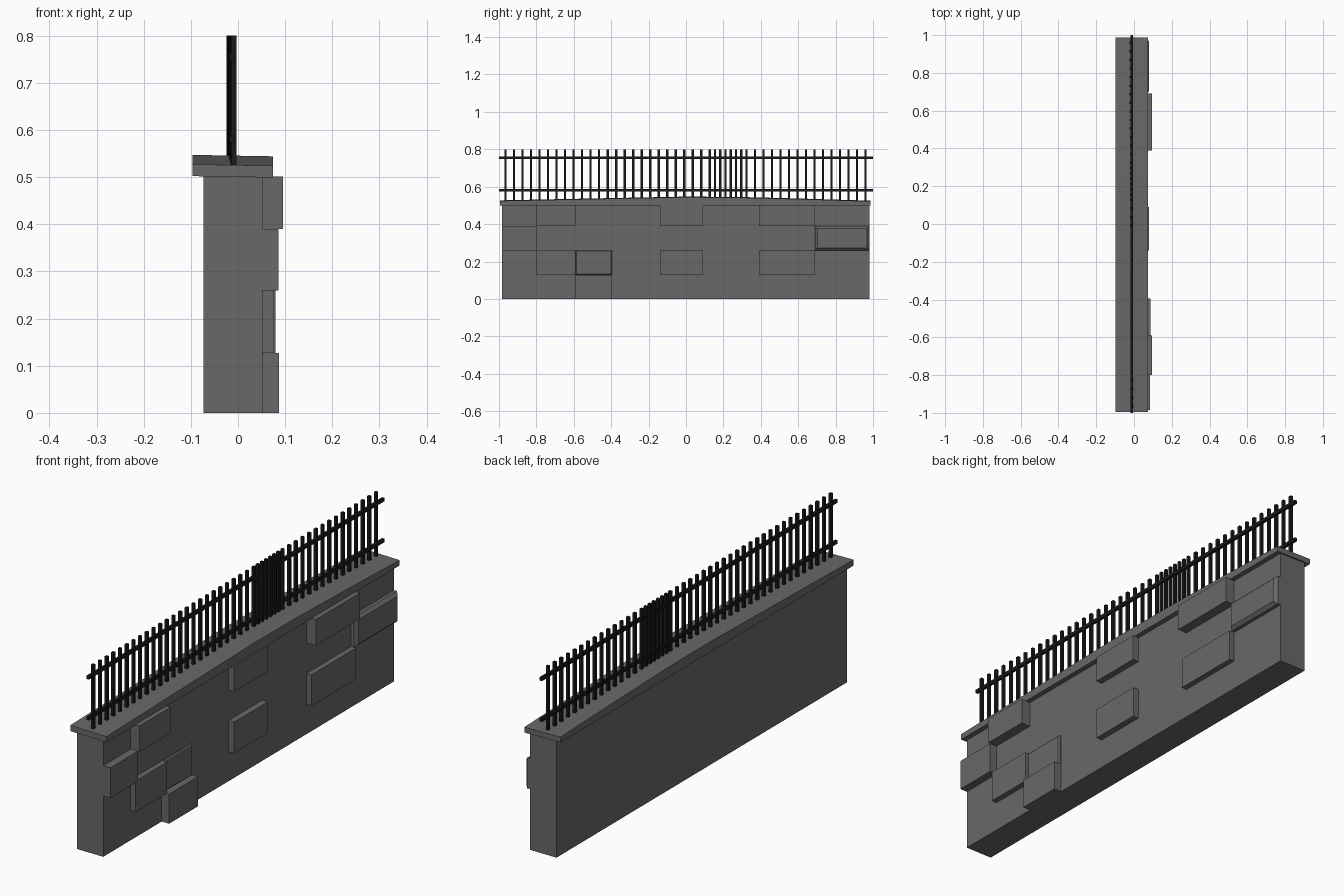
import bpy, bmesh

if "Cube" in bpy.data.objects:
    bpy.data.objects.remove(bpy.data.objects["Cube"])

def material(name, v):
    m = bpy.data.materials.new(name)
    m.diffuse_color = (v, v, v, 1)
    m.use_nodes = True
    m.node_tree.nodes["Principled BSDF"].inputs["Base Color"].default_value = m.diffuse_color
    return m

STONE = material("dark_stone", 0.14)
IRON = material("black_iron", 0.01)

def finish(name, bm, mat):
    bmesh.ops.recalc_face_normals(bm, faces=bm.faces)
    me = bpy.data.meshes.new(name)
    bm.to_mesh(me)
    bm.free()
    me.materials.append(mat)
    ob = bpy.data.objects.new(name, me)
    bpy.context.collection.objects.link(ob)
    return ob

def add_box(bm, x, y, z):
    vs = bmesh.ops.create_cube(bm, size=1)["verts"]
    for v in vs:
        v.co = [r[0] if c < 0 else r[1] for c, r in zip(v.co, (x, y, z))]
    return vs

def box(name, x, y, z, mat):
    bm = bmesh.new()
    add_box(bm, x, y, z)
    return finish(name, bm, mat)

# wall body
FACE = 0.052
box("wall", (-0.073, FACE), (-0.985, 0.98), (0, 0.502), STONE)

# projecting stones: y range, course, outer x, chamfer
COURSES = [(0, 0.127), (0.127, 0.26), (0.26, 0.39), (0.39, 0.501)]
STONES = [
    (-0.59, -0.395, 0, 0.087, 0),
    (-0.80, -0.59, 1, 0.076, 0),
    (-0.59, -0.395, 1, 0.063, 0.005),
    (-0.14, 0.09, 1, 0.079, 0),
    (0.39, 0.69, 1, 0.076, 0),
    (-0.985, -0.80, 2, 0.086, 0),
    (0.69, 0.98, 2, 0.079, 0.013),
    (-0.80, -0.59, 3, 0.095, 0),
    (-0.14, 0.09, 3, 0.080, 0),
    (0.39, 0.69, 3, 0.095, 0),
]
for i, (y0, y1, course, x, chamfer) in enumerate(STONES):
    bm = bmesh.new()
    vs = add_box(bm, (FACE - 0.004, x), (y0, y1), COURSES[course])
    if chamfer:
        outer = [e for e in bm.edges if all(v.co.x > FACE for v in e.verts)]
        bmesh.ops.bevel(bm, geom=outer, offset=chamfer, segments=1,
                        affect='EDGES')
    finish(f"stone_{i + 1}", bm, STONE)

# coping with a gently arched top, slightly lower on the stone side
CREST = [(-0.995, 0.527), (-0.5, 0.537), (0.0, 0.547), (0.28, 0.545),
         (0.6, 0.537), (0.987, 0.525)]
bm = bmesh.new()
rings = []
for y, z in CREST:
    rings.append([bm.verts.new(p) for p in (
        (-0.097, y, 0.502), (0.074, y, 0.499),
        (0.074, y, z - 0.003), (-0.097, y, z))])
for a, b in zip(rings, rings[1:]):
    for k in range(4):
        n = (k + 1) % 4
        bm.faces.new((a[k], a[n], b[n], b[k]))
bm.faces.new(rings[0])
bm.faces.new(rings[-1])
finish("coping", bm, STONE)

# horizontal rails
for name, z in (("lower_rail", 0.58), ("upper_rail", 0.755)):
    box(name, (-0.018, -0.006), (-1, 1), (z - 0.007, z + 0.007), IRON)

# upright bars, set closer together right of the middle
bm = bmesh.new()
y = -0.965
while y < 0.965:
    x = -0.014 - 0.005 * y
    add_box(bm, (x - 0.006, x + 0.006), (y - 0.006, y + 0.006), (0.526, 0.80))
    y += 0.028 if 0.1 < y < 0.32 else 0.0455
finish("fence_bars", bm, IRON)
